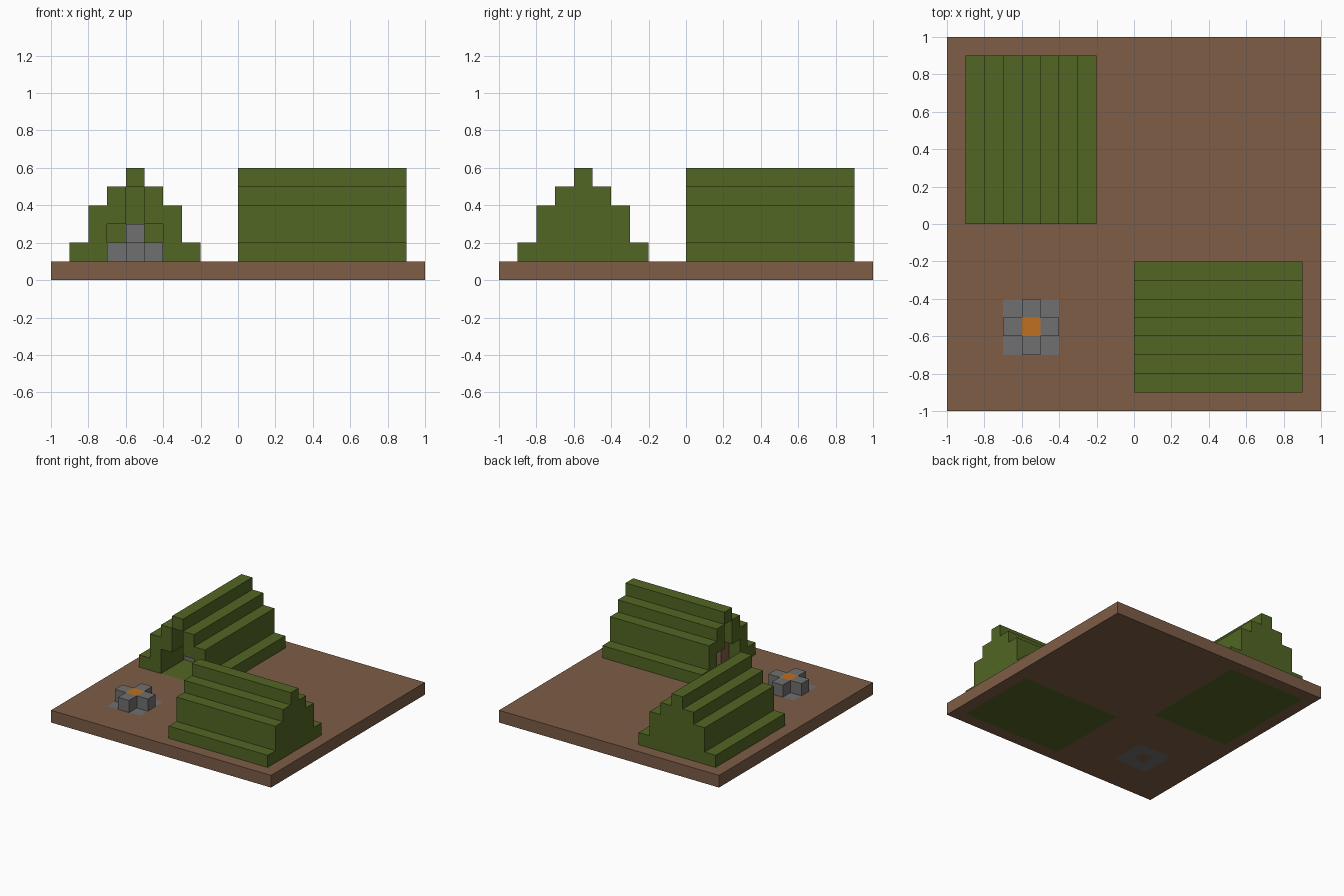
import bpy
import bmesh
from mathutils import Vector

if "Cube" in bpy.data.objects:
    bpy.data.objects.remove(bpy.data.objects["Cube"], do_unlink=True)

U = 0.1        # block size
FIRE = -0.55   # fire centre, also the centre line of both tents


def material(name, rgb):
    m = bpy.data.materials.new(name)
    m.use_nodes = True
    m.diffuse_color = (*rgb, 1)
    m.node_tree.nodes["Principled BSDF"].inputs["Base Color"].default_value = (*rgb, 1)
    return m


EARTH = material("brown earth", (0.205, 0.109, 0.061))
CANVAS = material("green canvas", (0.084, 0.133, 0.017))
STONE = material("grey stone", (0.16, 0.16, 0.16))
FLAME = material("orange flame", (0.53, 0.16, 0.014))


def finish(name, bm, *mats):
    bmesh.ops.recalc_face_normals(bm, faces=bm.faces)
    mesh = bpy.data.meshes.new(name)
    bm.to_mesh(mesh)
    bm.free()
    for m in mats:
        mesh.materials.append(m)
    obj = bpy.data.objects.new(name, mesh)
    bpy.context.collection.objects.link(obj)
    return obj


def box_mesh(lo, hi):
    bm = bmesh.new()
    bmesh.ops.create_cube(bm, size=1)
    lo, hi = Vector(lo), Vector(hi)
    for v in bm.verts:
        v.co = (lo + hi) / 2 + v.co * (hi - lo)
    return bm


def box(name, lo, hi, mat):
    return finish(name, box_mesh(lo, hi), mat)


# Ground slab, cut so tent floors and the stone ring are coloured faces
ground = box_mesh((-1, -1, 0), (1, 1, U))
for c in (-0.9, -0.7, -0.6, -0.5, -0.4, -0.2, 0, 0.9):
    for axis in ((1, 0, 0), (0, 1, 0)):
        bmesh.ops.bisect_plane(ground, geom=ground.verts[:] + ground.edges[:] + ground.faces[:],
                               plane_co=Vector(axis) * c, plane_no=axis)


def is_floor(across, depth):
    return abs(across - FIRE) < 0.35 and 0 < depth < 0.9


for f in ground.faces:
    if abs(f.normal.z) < 0.5:
        continue
    x, y, _ = f.calc_center_median()
    ring = max(abs(x - FIRE), abs(y - FIRE))
    if is_floor(x, y) or is_floor(y, x):
        f.material_index = 1
    elif 0.05 < ring < 0.15:
        f.material_index = 2
finish("ground", ground, EARTH, CANVAS, STONE)

# Campfire: four stones around a flame
for i, (dx, dy) in enumerate(((1, 0), (-1, 0), (0, 1), (0, -1), (0, 0))):
    x, y = FIRE + dx * U, FIRE + dy * U
    flame = dx == dy == 0
    box("flame" if flame else f"fire_stone_{i + 1}", (x - U / 2, y - U / 2, U),
        (x + U / 2, y + U / 2, 2 * U), FLAME if flame else STONE)


def stepped(steps):
    """Mirrored stair outline from (half width, top height) steps, in blocks."""
    half, z = [], 1
    for w, top in steps:
        half += [(-w, z), (-w, top)]
        z = top
    return [(u * U, h * U) for u, h in half + [(-u, h) for u, h in reversed(half)]]


OUTER = stepped(((3.5, 2), (2.5, 4), (1.5, 5), (0.5, 6)))
INNER = stepped(((1.5, 3), (0.5, 5)))


def tent(name, place):
    """Stepped shell, open at depth 0 and closed by a thick wall at the far end."""
    bm = bmesh.new()

    def row(outline, depth):
        return [bm.verts.new(place(u, depth, z)) for u, z in outline]

    outer, inner = row(OUTER, 0), row(INNER, 0)
    bm.faces.new(outer + inner[::-1])
    for front, outline, depth in ((outer, OUTER, 0.9), (inner, INNER, 0.8)):
        back = row(outline, depth)
        bm.faces.new(back)
        for i in range(len(front) - 1):
            bm.faces.new((front[i], front[i + 1], back[i + 1], back[i]))
    # Underside closes the shell so the normals are consistent
    ends = [v for v in bm.verts if abs(v.co.z - U) < 1e-5]
    edges = {e for v in ends for e in v.link_edges if e.is_boundary}
    bmesh.ops.holes_fill(bm, edges=list(edges), sides=0)
    finish(name, bm, CANVAS)

    # Bedding deep inside
    for part, w, d, z0, z1 in (("bed", 1.5, 0.3, 1, 2), ("pillow", 0.5, 0.3, 2, 3)):
        box(f"{name}_{part}", place(-w * U, d, z0 * U), place(w * U, 0.8, z1 * U), STONE)


tent("back_tent", lambda u, d, z: (FIRE + u, d, z))
tent("front_tent", lambda u, d, z: (d, FIRE + u, z))

# Small chest inside the front tent's entrance
box("chest", (0.1, -0.7, U), (0.2, -0.6, 3 * U), EARTH)
